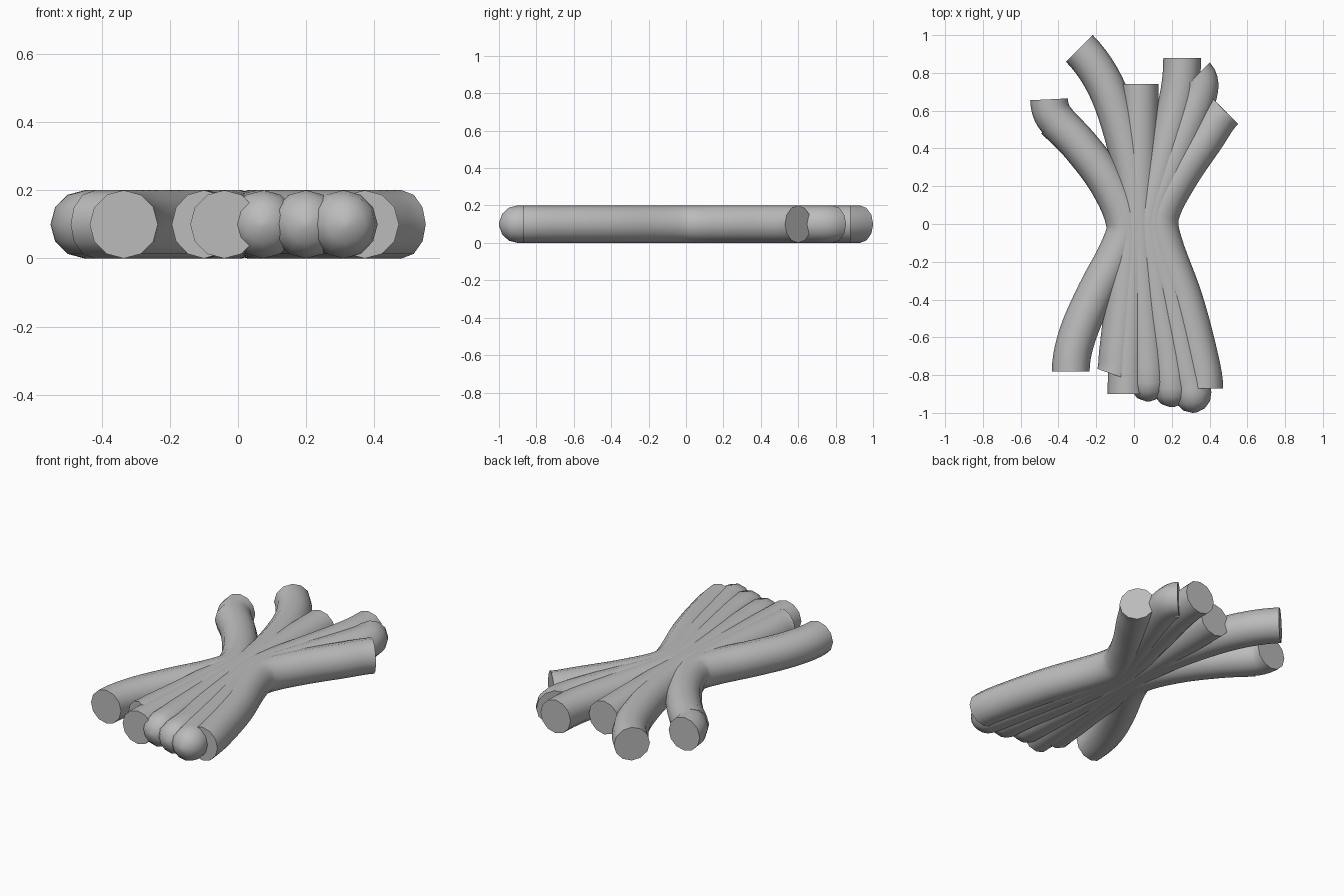
import bpy, bmesh, math
from mathutils import Vector

if "Cube" in bpy.data.objects:
    bpy.data.objects.remove(bpy.data.objects["Cube"])

RADIUS, SIDES, STEPS = 0.1, 12, 5

grey = bpy.data.materials.new("plain grey")
grey.diffuse_color = (0.5, 0.5, 0.5, 1)
grey.use_nodes = True
grey.node_tree.nodes["Principled BSDF"].inputs["Base Color"].default_value = grey.diffuse_color


def sample(points, start_dir, end_dir):
    """Smooth curve through the points: list of (position, direction)."""
    p = [Vector(q) for q in points]
    tan = [(p[min(i + 1, len(p) - 1)] - p[max(i - 1, 0)]).normalized() for i in range(len(p))]
    tan[0], tan[-1] = Vector(start_dir).normalized(), Vector(end_dir).normalized()
    out = []
    for i in range(len(p) - 1):
        length = (p[i + 1] - p[i]).length
        a, b = tan[i] * length, tan[i + 1] * length
        for s in range(STEPS + (i == len(p) - 2)):
            t = s / STEPS
            pos = (p[i] * (2*t**3 - 3*t**2 + 1) + a * (t**3 - 2*t**2 + t)
                   + p[i + 1] * (3*t**2 - 2*t**3) + b * (t**3 - t**2))
            vel = (p[i] * (6*t**2 - 6*t) + a * (3*t**2 - 4*t + 1)
                   + p[i + 1] * (6*t - 6*t**2) + b * (3*t**2 - 2*t))
            out.append((pos, vel.normalized()))
    return out


def strand(name, points, start_dir, end_dir, domed=False):
    """Round strand lying flat; flat cut ends, or a domed far end."""
    rings = [(pos, d, RADIUS) for pos, d in sample(points, start_dir, end_dir)]
    if domed:
        pos, d, _ = rings[-1]
        for k in (1, 2, 3):
            a = math.radians(k * 28)
            rings.append((pos + d * RADIUS * math.sin(a), d, RADIUS * math.cos(a)))
    bm = bmesh.new()
    loops = []
    for pos, d, r in rings:
        side = Vector((-d.y, d.x))
        ring = []
        for k in range(SIDES):
            a = math.tau * k / SIDES
            q = pos + side * r * math.cos(a)
            ring.append(bm.verts.new((q.x, q.y, RADIUS + r * math.sin(a))))
        loops.append(ring)
    for r0, r1 in zip(loops, loops[1:]):
        for k in range(SIDES):
            n = (k + 1) % SIDES
            bm.faces.new((r0[k], r0[n], r1[n], r1[k])).smooth = True
    # end caps, with crisp rims where cut flat
    for ring, soft in ((loops[0], False), (loops[-1], domed)):
        cap = bm.faces.new(ring)
        cap.smooth = soft
        for e in cap.edges:
            e.smooth = soft
    bmesh.ops.recalc_face_normals(bm, faces=bm.faces)
    mesh = bpy.data.meshes.new(name)
    bm.to_mesh(mesh)
    bm.free()
    mesh.materials.append(grey)
    bpy.context.collection.objects.link(bpy.data.objects.new(name, mesh))


# Strands run from the back (+y) through the pinched middle to the front (-y)
strand("outer_left_strand",
       [(-.45, .66), (-.425, .57), (-.29, .42), (-.14, .22), (-.047, 0), (-.08, -.13),
        (-.2, -.36), (-.3, -.59), (-.335, -.78)], (.05, -1), (0, -1))
strand("inner_left_strand",
       [(-.42, .55), (-.29, .42), (-.14, .22), (-.035, 0), (-.05, -.35), (-.085, -.68),
        (-.1, -.80)], (.7, -.7), (-.35, -1))
strand("long_back_strand",
       [(-.29, .93), (-.155, .74), (-.06, .48), (0, .2), (.01, 0), (-.015, -.4),
        (-.04, -.9)], (.7, -.7), (0, -1))
strand("middle_strand",
       [(.03, .74), (.03, .4), (.03, 0), (.05, -.4), (.075, -.84)],
       (0, -1), (0, -1), True)
strand("inner_right_strand",
       [(.255, .88), (.24, .7), (.175, .42), (.1, .12), (.08, 0), (.13, -.4),
        (.2, -.87)], (0, -1), (0, -1), True)
strand("curled_right_strand",
       [(.33, .785), (.345, .71), (.29, .54), (.19, .28), (.105, 0), (.2, -.4),
        (.28, -.78), (.31, -.90)], (.7, -.7), (.1, -1), True)
strand("outer_right_strand",
       [(.48, .6), (.375, .45), (.24, .25), (.14, .05), (.15, -.08), (.265, -.4),
        (.345, -.7), (.372, -.87)], (-.7, -.7), (0, -1))
